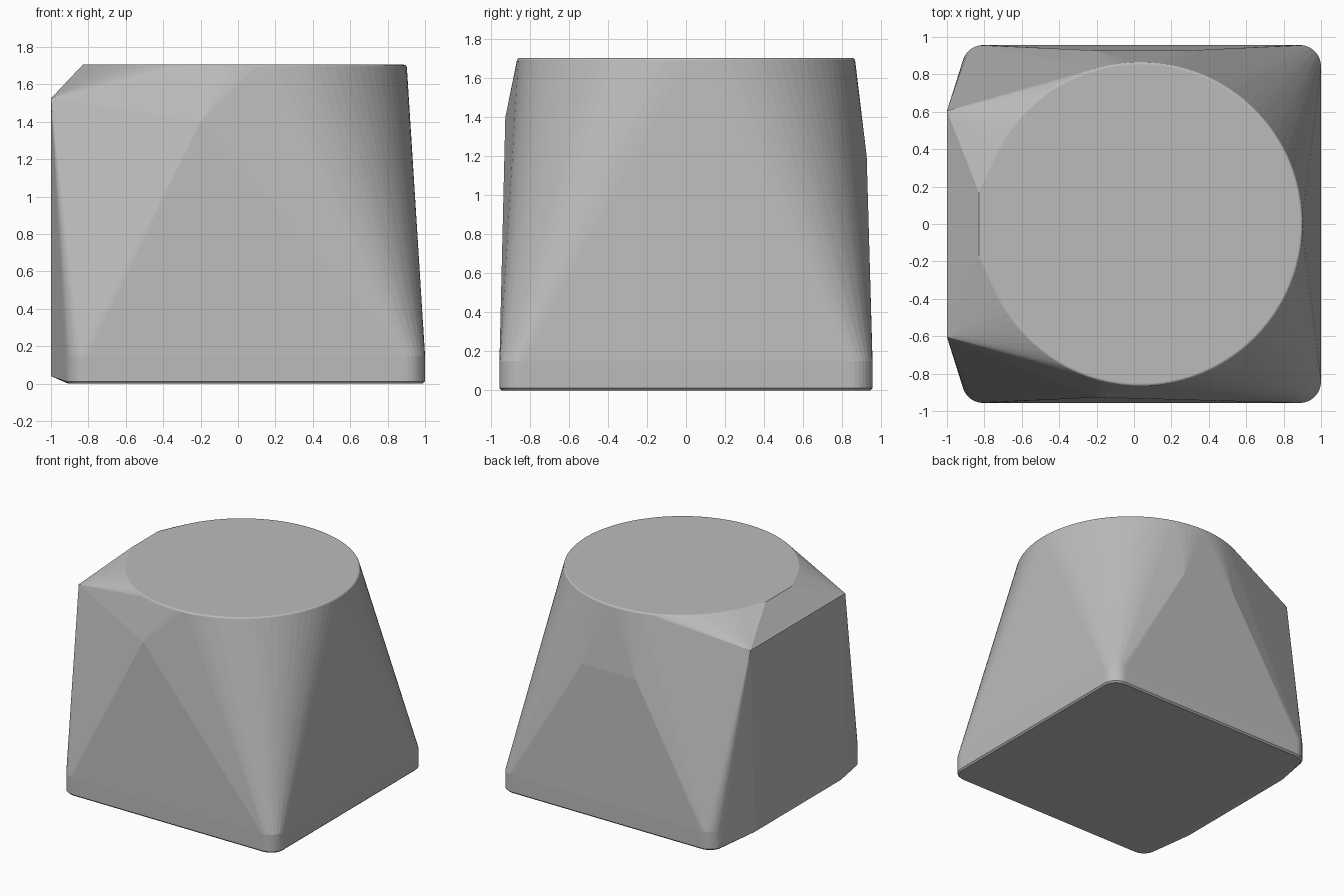
import bpy
import bmesh
from math import cos, sin, pi, radians

cube = bpy.data.objects.get("Cube")
if cube:
    bpy.data.objects.remove(cube)

grey = bpy.data.materials.new("light_grey")
grey.use_nodes = True
tone = (0.5, 0.5, 0.5, 1)
grey.diffuse_color = tone
grey.node_tree.nodes["Principled BSDF"].inputs["Base Color"].default_value = tone


def ring(x, radius, z, steps=96):
    return [(x + radius * cos(2 * pi * i / steps), radius * sin(2 * pi * i / steps), z)
            for i in range(steps)]


def rounded_rectangle(x0, x1, half_y, radius, z, inset=0, steps=8):
    points = []
    for corner in range(4):
        cx = x1 - radius if corner in (0, 3) else x0 + radius
        cy = (half_y - radius) * (1 if corner < 2 else -1)
        for i in range(steps + 1):
            a = pi / 2 * (corner + i / steps)
            points.append((cx + (radius - inset) * cos(a), cy + (radius - inset) * sin(a), z))
    return points


# Rounded base with a softened lower edge
points = rounded_rectangle(-0.92, 1, 0.957, 0.115, 0, 0.012)
for height in (0.012, 0.15):
    points += rounded_rectangle(-0.92, 1, 0.957, 0.115, height)

# Round top with a softened rim
for i in range(5):
    a = pi / 2 * i / 4
    points += ring(0.035, 0.853 + 0.015 * cos(a), 1.69 + 0.015 * sin(a))

# Raised side plate with a sloping shoulder, and the shallow front and back peaks
for side in (-1, 1):
    points += [(-1, side * 0.605, 1.525), (-1, side * 0.55, 0.04), (-0.83, side * 0.17, 1.705)]
points += [(-0.2, -0.927, 1.4), (-0.2, 0.927, 1.2), (0.28, 0.927, 1.2)]

# Skin stretched over all the parts
bm = bmesh.new()
for p in points:
    bm.verts.new(p)
hull = bmesh.ops.convex_hull(bm, input=bm.verts[:])
loose = {g for g in hull["geom_interior"] + hull["geom_unused"] if isinstance(g, bmesh.types.BMVert)}
bmesh.ops.delete(bm, geom=list(loose), context='VERTS')
bmesh.ops.dissolve_limit(bm, angle_limit=radians(0.2), verts=bm.verts[:], edges=bm.edges[:])
bmesh.ops.recalc_face_normals(bm, faces=bm.faces[:])
mesh = bpy.data.meshes.new("tapered_body")
bm.to_mesh(mesh)
bm.free()
mesh.materials.append(grey)
body = bpy.data.objects.new("tapered_body", mesh)
bpy.context.scene.collection.objects.link(body)
